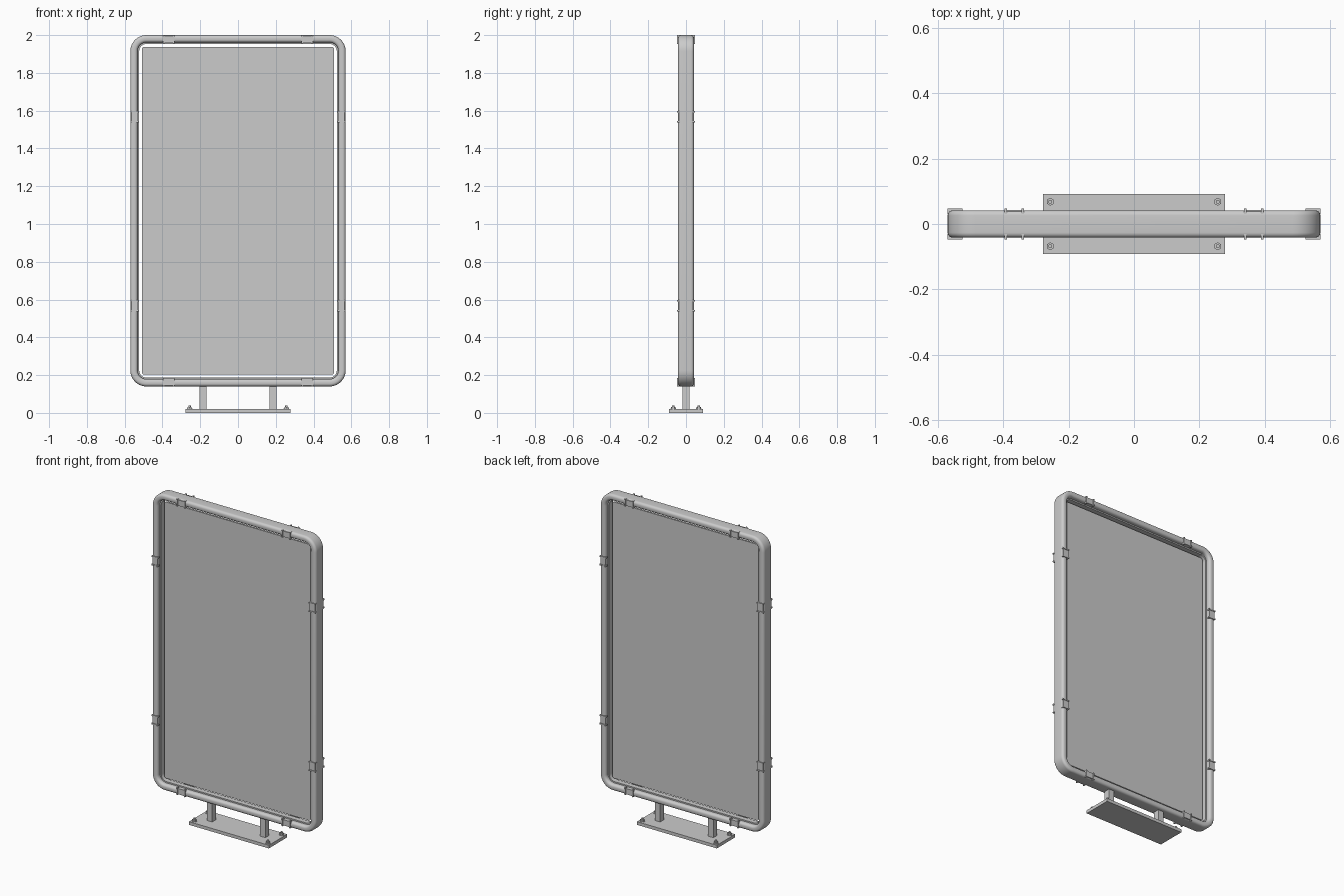
import bpy, bmesh, math
from mathutils import Vector

cube = bpy.data.objects.get("Cube")
if cube:
    bpy.data.objects.remove(cube, do_unlink=True)

grey = bpy.data.materials.new("metal_grey")
grey.use_nodes = True
colour = (0.6, 0.6, 0.6, 1)
grey.diffuse_color = colour
grey.node_tree.nodes["Principled BSDF"].inputs["Base Color"].default_value = colour

HALF_W, MID_Z, HALF_H = 0.57, 1.07, 0.93


def finish(name, bm, smooth=False):
    bmesh.ops.recalc_face_normals(bm, faces=bm.faces)
    mesh = bpy.data.meshes.new(name)
    bm.to_mesh(mesh)
    bm.free()
    mesh.materials.append(grey)
    ob = bpy.data.objects.new(name, mesh)
    bpy.context.collection.objects.link(ob)
    if smooth:
        bpy.ops.object.select_all(action='DESELECT')
        ob.select_set(True)
        bpy.context.view_layer.objects.active = ob
        bpy.ops.object.shade_smooth_by_angle(angle=math.radians(35))
    return ob


def box(name, centre, size):
    bm = bmesh.new()
    bmesh.ops.create_cube(bm, size=1)
    for v in bm.verts:
        v.co = Vector(centre) + v.co * Vector(size)
    return finish(name, bm)


def prism(name, sides, radius, x, y, z0, z1):
    bm = bmesh.new()
    bmesh.ops.create_cone(bm, cap_ends=True, segments=sides, radius1=radius,
                          radius2=radius, depth=z1 - z0)
    bmesh.ops.translate(bm, verts=bm.verts, vec=(x, y, (z0 + z1) / 2))
    return finish(name, bm, sides > 8)


def rounded_loop(bm, inset, y, radius, steps=10):
    """Rounded rectangle of vertices facing the front."""
    w, h = HALF_W - inset - radius, HALF_H - inset - radius
    verts = []
    for q, (sx, sz) in enumerate(((1, 1), (-1, 1), (-1, -1), (1, -1))):
        for i in range(steps + 1):
            a = math.pi / 2 * (q + i / steps)
            verts.append(bm.verts.new((sx * w + radius * math.cos(a), y,
                                       MID_Z + sz * h + radius * math.sin(a))))
    return verts


def bridge(bm, a, b):
    for i in range(len(a)):
        j = (i + 1) % len(a)
        bm.faces.new((a[i], a[j], b[j], b[i]))


# Frame: rounded front and back beads with a narrow inner lip
def arc(cx, cy, r, start, end, n=6):
    angles = [math.radians(start + (end - start) * i / n) for i in range(n + 1)]
    return [(cx - r * math.cos(a), cy + r * math.sin(a)) for a in angles]


half = arc(0.016, 0.026, 0.016, 0, 90) + arc(0.023, 0.026, 0.016, 90, 180)
half += [(0.039, 0.016), (0.047, 0.016)]
profile = half + [(d, -y) for d, y in reversed(half)]
bm = bmesh.new()
loops = [rounded_loop(bm, d, y, 0.085 - d) for d, y in profile]
for i, loop in enumerate(loops):
    bridge(bm, loop, loops[(i + 1) % len(loops)])
finish("frame", bm, True)

# Display panel, floating just inside the frame
bm = bmesh.new()
front, back = [rounded_loop(bm, 0.062, y, 0.012, 4) for y in (-0.006, 0.006)]
bridge(bm, front, back)
bm.faces.new(front)
bm.faces.new(back)
finish("panel", bm)


# Clips: thin saddle plate between two raised ribs, on both faces
def clip(name, side, along, vertical):
    for face, s in (("front", -1), ("back", 1)):
        for part, shift, length, depth in (("saddle", 0, 0.05, 0.0435),
                                           ("rib_a", -0.026, 0.008, 0.047),
                                           ("rib_b", 0.026, 0.008, 0.047)):
            across = 0.046 if part != "saddle" else 0.036
            y = s * (depth + 0.03) / 2
            thick = depth - 0.03
            if vertical:
                centre = (side * (HALF_W - 0.023), y, along + shift)
                size = (across, thick, length)
            else:
                centre = (along + shift, y, MID_Z + side * (HALF_H - 0.023))
                size = (length, thick, across)
            box(f"{name}_{face}_{part}", centre, size)


for side, label in ((-1, "right"), (1, "left")):
    for level, z in (("lower", 0.567), ("upper", 1.567)):
        clip(f"{label}_{level}_clip", side, z, True)
    for level, end in (("bottom", -1), ("top", 1)):
        clip(f"{level}_{label}_clip", end, side * 0.366, False)

    # Posts and base bolts
    box(f"{label}_post", (side * 0.185, 0, 0.085), (0.037, 0.038, 0.134))
    for s, depth in ((-1, "front"), (1, "back")):
        x, y = side * 0.256, s * 0.068
        prism(f"{label}_{depth}_washer", 16, 0.015, x, y, 0.019, 0.023)
        prism(f"{label}_{depth}_nut", 6, 0.012, x, y, 0.022, 0.032)
        prism(f"{label}_{depth}_bolt", 12, 0.006, x, y, 0.031, 0.04)

# Base plate
box("base_plate", (0, 0, 0.01), (0.556, 0.182, 0.02))
